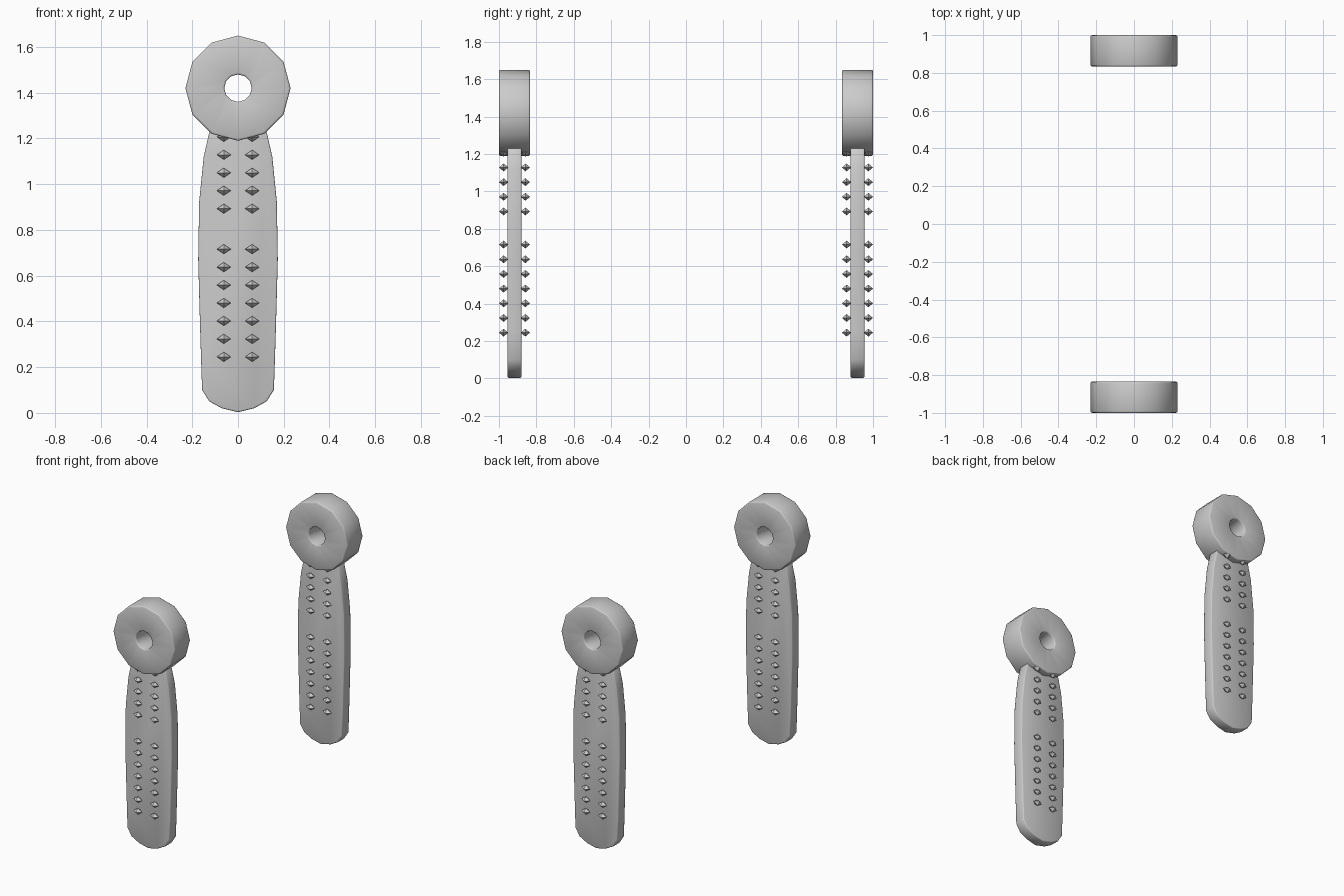
import bpy, bmesh, math
from mathutils import Matrix

cube = bpy.data.objects.get("Cube")
if cube:
    bpy.data.objects.remove(cube)

grey = bpy.data.materials.new("light_grey")
grey.use_nodes = True
grey.diffuse_color = (0.6, 0.6, 0.6, 1)
grey.node_tree.nodes["Principled BSDF"].inputs["Base Color"].default_value = (0.6, 0.6, 0.6, 1)


def finish(name, bm, y, bevel=0, smooth=0):
    bmesh.ops.recalc_face_normals(bm, faces=bm.faces)
    mesh = bpy.data.meshes.new(name)
    bm.to_mesh(mesh)
    bm.free()
    mesh.materials.append(grey)
    obj = bpy.data.objects.new(name, mesh)
    bpy.context.collection.objects.link(obj)
    obj.location.y = y
    bpy.ops.object.select_all(action='DESELECT')
    obj.select_set(True)
    bpy.context.view_layer.objects.active = obj
    if bevel:
        mod = obj.modifiers.new("Bevel", 'BEVEL')
        mod.width = bevel
        mod.segments = 2
        mod.limit_method = 'ANGLE'
        mod.angle_limit = math.radians(60)
        bpy.ops.object.modifier_apply(modifier=mod.name)
    if smooth:
        bpy.ops.object.shade_smooth_by_angle(angle=math.radians(smooth))


def ring_points(bm, radius, y, sides=12):
    return [bm.verts.new((radius * math.cos(math.tau * i / sides), y,
                          HUB_Z + radius * math.sin(math.tau * i / sides)))
            for i in range(sides)]


HUB_Z, HUB_R, HOLE_R, HUB_HALF = 1.42, 0.23, 0.06, 0.083
BAR_HALF = 0.037

# Right half of the bar outline, bottom to top
half = [(0.07, 0.02), (0.125, 0.05), (0.157, 0.1), (0.162, 0.25), (0.168, 0.45),
        (0.174, 0.67), (0.17, 0.92), (0.15, 1.12), (0.125, 1.23), (0.09, 1.27)]
outline = [(0, 0.003)] + half + [(-x, z) for x, z in reversed(half)]

# Stud heights: lower group of seven, upper group of five
stud_heights = [0.245 + 0.0785 * i for i in range(7)] + [0.893 + 0.0785 * i for i in range(5)]

for side, y in (("front", -0.917), ("back", 0.917)):
    # Pierced hub
    bm = bmesh.new()
    loops = [ring_points(bm, r, d) for r, d in
             ((HUB_R, -HUB_HALF), (HUB_R, HUB_HALF), (HOLE_R, HUB_HALF), (HOLE_R, -HUB_HALF))]
    for a, b in zip(loops, loops[1:] + loops[:1]):
        for i in range(12):
            j = (i + 1) % 12
            bm.faces.new((a[i], a[j], b[j], b[i]))
    finish(side + "_hub", bm, y, 0.008, 50)

    # Flat tapered bar
    bm = bmesh.new()
    face = bm.faces.new([bm.verts.new((x, -BAR_HALF, z)) for x, z in outline])
    extruded = bmesh.ops.extrude_face_region(bm, geom=[face])
    bmesh.ops.translate(bm, vec=(0, 2 * BAR_HALF, 0),
                        verts=[v for v in extruded["geom"] if isinstance(v, bmesh.types.BMVert)])
    finish(side + "_bar", bm, y, 0.006, 50)

    # Diamond studs in two columns on both faces
    bm = bmesh.new()
    for z in stud_heights:
        for x in (-0.062, 0.062):
            for depth in (-0.058, 0.058):
                place = Matrix.Translation((x, depth, z))
                for up in (1, -1):
                    bmesh.ops.create_cone(
                        bm, segments=4, radius1=1, radius2=0, depth=1, cap_ends=False,
                        matrix=place @ Matrix.Diagonal((0.031, 0.025, 0.021 * up, 1))
                        @ Matrix.Translation((0, 0, 0.5)))
    bmesh.ops.remove_doubles(bm, verts=bm.verts, dist=0.0005)
    finish(side + "_studs", bm, y)
